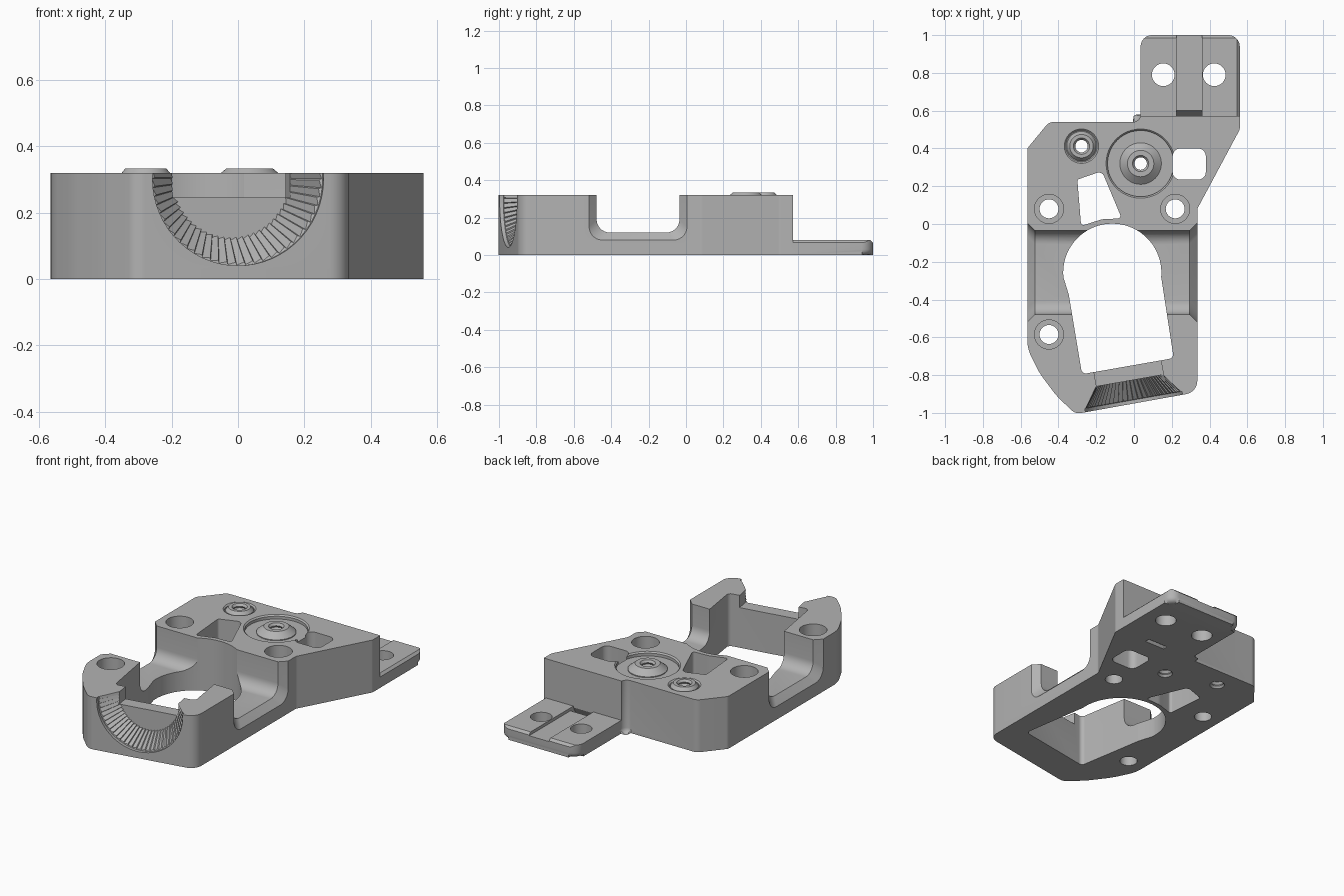
import bpy, bmesh, math
from math import sin, cos, tan, pi, radians
from mathutils import Vector

cube = bpy.data.objects.get("Cube")
if cube:
    bpy.data.objects.remove(cube, do_unlink=True)

grey = bpy.data.materials.new("plain_grey")
grey.use_nodes = True
grey.diffuse_color = (0.45, 0.45, 0.45, 1)
grey.node_tree.nodes["Principled BSDF"].inputs["Base Color"].default_value = grey.diffuse_color

TOP, TAB = 0.32, 0.08


def rounded(corners, steps=8):
    """2D outline from (x, y, radius) corners."""
    out = []
    for i, (x, y, r) in enumerate(corners):
        p = Vector((x, y))
        if not r:
            out.append(p)
            continue
        a = (Vector(corners[i - 1][:2]) - p).normalized()
        b = (Vector(corners[(i + 1) % len(corners)][:2]) - p).normalized()
        half = a.angle(b) / 2
        centre = p + (a + b).normalized() * r / sin(half)
        t = r / tan(half)
        s, e = p + a * t - centre, p + b * t - centre
        sweep = s.angle(e)
        for k in range(steps + 1):
            f = k / steps
            out.append(centre + (s * sin((1 - f) * sweep) + e * sin(f * sweep)) / sin(sweep))
    return out


def loft(name, rings, bottom_bevel=0):
    """Closed solid through rings of equal point count."""
    bm = bmesh.new()
    loops = [[bm.verts.new(p) for p in ring] for ring in rings]
    n = len(loops[0])
    for a, b in zip(loops, loops[1:]):
        for i in range(n):
            bm.faces.new((a[i], a[(i + 1) % n], b[(i + 1) % n], b[i]))
    base = bm.faces.new(loops[0])
    bm.faces.new(loops[-1])
    if bottom_bevel:
        bmesh.ops.bevel(bm, geom=list(base.edges), offset=bottom_bevel, segments=4,
                        profile=0.5, affect='EDGES')
    bmesh.ops.recalc_face_normals(bm, faces=bm.faces)
    mesh = bpy.data.meshes.new(name)
    bm.to_mesh(mesh)
    bm.free()
    mesh.materials.append(grey)
    ob = bpy.data.objects.new(name, mesh)
    bpy.context.collection.objects.link(ob)
    return ob


def prism(name, outline, z0, z1, bevel=0):
    return loft(name, [[(p[0], p[1], z) for p in outline] for z in (z0, z1)], bevel)


def box(name, x0, x1, y0, y1, z0, z1):
    return prism(name, [(x0, y0), (x1, y0), (x1, y1), (x0, y1)], z0, z1)


def lathe(name, x, y, profile, n=48):
    return loft(name, [[(x + r * cos(2 * pi * i / n), y + r * sin(2 * pi * i / n), z)
                        for i in range(n)] for r, z in profile])


def combine(tool, operation='DIFFERENCE'):
    mod = body.modifiers.new(tool.name, 'BOOLEAN')
    mod.operation, mod.solver, mod.object = operation, 'EXACT', tool
    bpy.context.view_layer.objects.active = body
    bpy.ops.object.modifier_apply(modifier=mod.name)
    bpy.data.objects.remove(tool, do_unlink=True)


# Main block with rounded lower rim
outline = rounded([(-0.565, 0.4, 0.03), (-0.45, 0.54, 0.05), (0.035, 0.54, 0.04),
                   (0.035, 1, 0.06), (0.56, 1, 0.06), (0.56, 0.5, 0.03),
                   (0.335, 0.08, 0.04), (0.335, -0.89, 0.07), (-0.31, -1.006, 0.06),
                   (-0.41, -0.91, 0.4), (-0.5, -0.79, 0.4), (-0.565, -0.66, 0.2)])
body = prism("mount_body", outline, 0, TOP, 0.03)

# Low mounting tab: clear above it, chamfer its edges, cut the cable groove
combine(box("tab_clearance", -0.2, 0.8, 0.573, 1.2, TAB, 0.5))
c = 0.014
combine(loft("tab_back_chamfer", [[(x, 1 - c, TAB), (x, 1, TAB - c), (x, 1.02, TAB), (x, 1, TAB + c)]
                                  for x in (0, 0.6)]))
combine(loft("tab_side_chamfer", [[(0.56 - c, y, TAB), (0.56, y, TAB - c), (0.58, y, TAB), (0.56, y, TAB + c)]
                                  for y in (0.573, 1.1)]))
combine(box("tab_groove", 0.225, 0.36, 0.573, 1.1, 0.062, 0.2))
combine(loft("strap_slot", [[(x, 0.52, -0.02), (x, 0.55, -0.02), (x, 0.61, 0.075), (x, 0.575, 0.075)]
                            for x in (0.225, 0.36)]))
for x in (0.155, 0.425):
    combine(lathe("tab_hole", x, 0.79, [(0.06, -0.1), (0.06, 0.2)]))

# Cross channel, flared where it leaves each side
def channel_ring(x, g):
    pts = rounded([(-0.478 - g, 0.4, 0), (-0.478 - g, 0.12 - g, 0.07),
                   (-0.035 + g, 0.12 - g, 0.07), (-0.035 + g, 0.4, 0)])
    return [(x, p[0], p[1]) for p in pts]


combine(loft("cross_channel", [channel_ring(-0.605, 0.08), channel_ring(-0.525, 0),
                               channel_ring(0.295, 0), channel_ring(0.375, 0.08)]))

# Keyhole-shaped main opening
arc = [(-0.115 + 0.26 * cos(radians(a)), -0.258 + 0.26 * sin(radians(a)), 0)
       for a in range(-5, 190, 5)]
opening = rounded(arc + [(-0.345, -0.375, 0.05), (-0.275, -0.795, 0.025), (0.21, -0.71, 0.025)])
combine(prism("main_opening", opening, -0.1, 0.5))

# Weight-saving windows
combine(prism("wedge_window", rounded([(-0.3, 0.235, 0.015), (-0.17, 0.28, 0.03), (-0.065, 0.03, 0.015),
                                       (-0.17, 0.025, 0.1), (-0.28, -0.01, 0.015)]), -0.1, 0.5))
combine(prism("square_window", rounded([(0.205, 0.235, 0.04), (0.38, 0.235, 0.04),
                                        (0.38, 0.4, 0.04), (0.205, 0.4, 0.04)]), -0.1, 0.5))

# Counterbored screw holes
for x, y in ((-0.45, 0.08), (0.218, 0.08), (-0.45, -0.585)):
    combine(lathe("screw_hole", x, y, [(0.05, -0.1), (0.05, 0.12), (0.077, 0.12), (0.077, 0.5)]))

# Raised bosses in round recesses, with threaded holes
thread = [(0.033 if k % 2 else 0.044, -0.03 + 0.014 * k) for k in range(28)]
for x, y, recess, foot, crown, floor in ((0.035, 0.32, 0.175, 0.11, 0.07, 0.295),
                                         (-0.278, 0.412, 0.083, 0.078, 0.062, 0.308)):
    combine(lathe("boss_recess", x, y, [(recess, floor), (recess, 0.312), (recess + 0.016, 0.328)]))
    combine(lathe("boss", x, y, [(foot, floor - 0.03), (foot, floor + 0.005), (crown, 0.333)]), 'UNION')
    combine(lathe("threaded_hole", x, y, thread, 32))

# Fluted conical seat in the slanted front, and the notch behind it
tilt = radians(10)


def front_point(u, v, z):
    return (u * cos(tilt) - v * sin(tilt), -0.949 + u * sin(tilt) + v * cos(tilt), z)


def seat_ring(v, r, depth, teeth=60):
    ring = []
    for k in range(teeth):
        for f, rr in ((0, r), (0.85, r - depth)):
            a = 2 * pi * (k + f) / teeth
            ring.append(front_point(rr * cos(a), v, 0.302 + rr * sin(a)))
    return ring


combine(loft("fluted_seat", [seat_ring(-0.1, 0.262, 0), seat_ring(0.018, 0.262, 0),
                             seat_ring(0.02, 0.26, 0.008), seat_ring(0.122, 0.185, 0.008)]))
combine(prism("seat_notch", [front_point(u, v, 0)[:2] for u, v in
                             ((-0.18, 0.1), (0.18, 0.1), (0.18, 0.26), (-0.18, 0.26))], 0.245, 0.5))

# Smooth curved walls, keep edges crisp
bpy.ops.object.select_all(action='DESELECT')
body.select_set(True)
bpy.context.view_layer.objects.active = body
bpy.ops.object.shade_smooth_by_angle(angle=radians(25))
